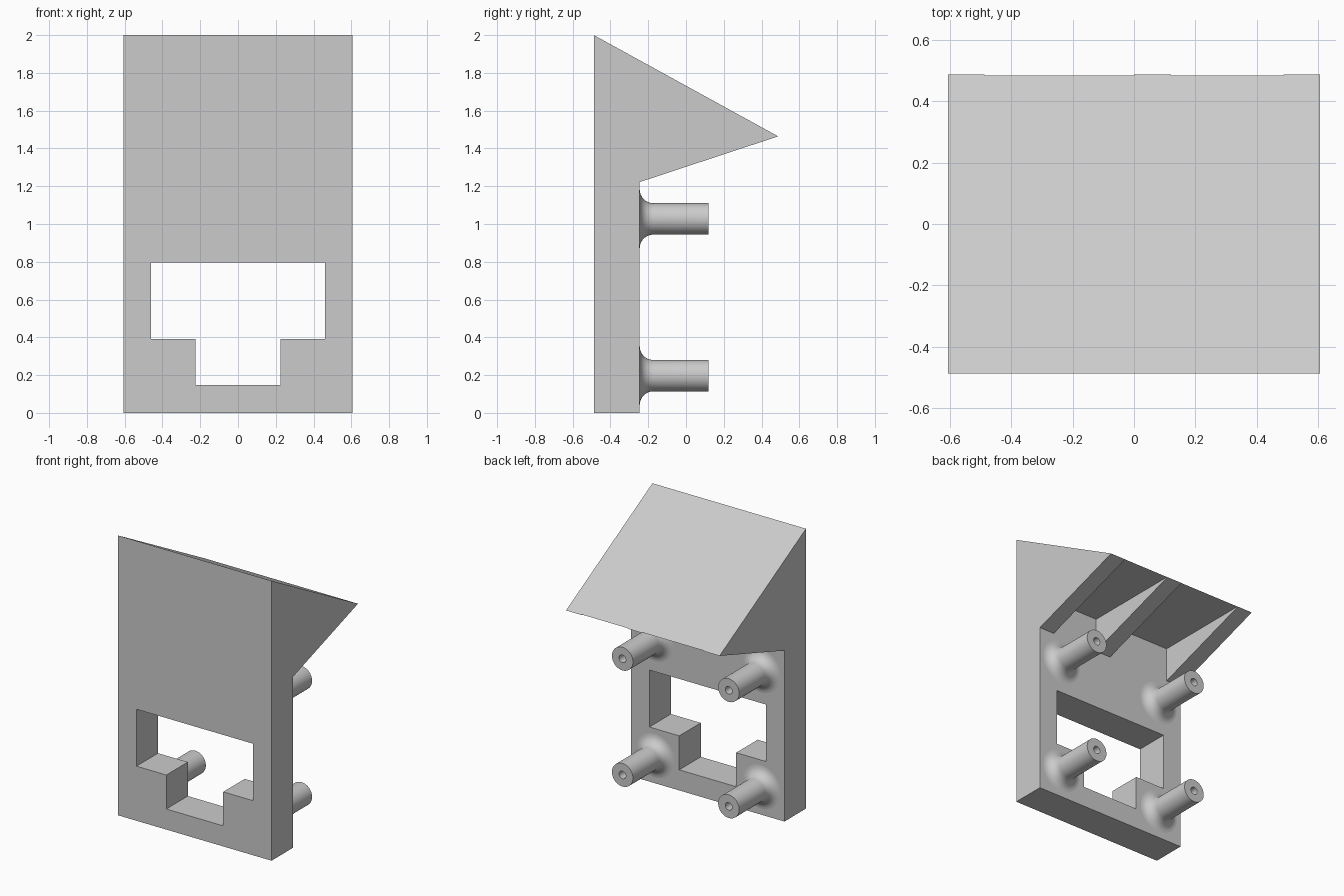
import bpy, bmesh, math
from mathutils import Vector

cube = bpy.data.objects.get("Cube")
if cube:
    bpy.data.objects.remove(cube, do_unlink=True)

grey = bpy.data.materials.new("plain grey")
grey.use_nodes = True
grey.diffuse_color = (0.6, 0.6, 0.6, 1)
grey.node_tree.nodes["Principled BSDF"].inputs["Base Color"].default_value = (0.6, 0.6, 0.6, 1)


def finish(name, bm):
    bmesh.ops.recalc_face_normals(bm, faces=bm.faces)
    mesh = bpy.data.meshes.new(name)
    bm.to_mesh(mesh)
    bm.free()
    mesh.materials.append(grey)
    obj = bpy.data.objects.new(name, mesh)
    bpy.context.collection.objects.link(obj)
    return obj


def prism(name, points, depth):
    """Extrude a closed outline along the depth vector."""
    bm = bmesh.new()
    face = bm.faces.new([bm.verts.new(p) for p in points])
    new = bmesh.ops.extrude_face_region(bm, geom=[face])["geom"]
    bmesh.ops.translate(bm, vec=depth, verts=[v for v in new if isinstance(v, bmesh.types.BMVert)])
    return finish(name, bm)


def cut(target, cutter):
    cutter.hide_render = True
    mod = target.modifiers.new("cut", "BOOLEAN")
    mod.operation = "DIFFERENCE"
    mod.solver = "EXACT"
    mod.object = cutter
    bpy.context.view_layer.objects.active = target
    bpy.ops.object.modifier_apply(modifier=mod.name)
    bpy.data.objects.remove(cutter, do_unlink=True)


# Plate with the sloping hood, as one side profile
HALF, FRONT, BACK = 0.607, -0.488, -0.245
side = [(FRONT, 0), (BACK, 0), (BACK, 1.222), (0.488, 1.464), (FRONT, 2)]
body = prism("plate_and_hood", [(-HALF, y, z) for y, z in side], Vector((2 * HALF, 0, 0)))

# Stepped window through the plate
right = [(0.225, 0.147), (0.225, 0.39), (0.461, 0.39), (0.461, 0.797)]
outline = right + [(-x, z) for x, z in reversed(right)]
cut(body, prism("window_cutter", [(x, -1, z) for x, z in outline], Vector((0, 2, 0))))

# Two hollows under the hood leave three ribs
for x0, x1 in ((-0.487, 0), (0.121, 0.487)):
    box = [(BACK, 1.1), (1, 1.1), (1, 1.466), (BACK, 1.466)]
    cut(body, prism("hollow_cutter", [(x0, y, z) for y, z in box], Vector((x1 - x0, 0, 0))))

# Posts with a flared foot and a blind screw hole, turned around the y axis
R, FLARE, HOLE, END = 0.083, 0.072, 0.027, 0.118
profile = []
for i in range(9):
    a = math.pi / 2 * i / 8
    profile.append((R + FLARE * (1 - math.sin(a)), BACK + FLARE * (1 - math.cos(a))))
profile += [(R, END), (HOLE, END), (HOLE, BACK + 0.05), (0, BACK + 0.05)]

for z, level in ((0.197, "lower"), (1.027, "upper")):
    for x, hand in ((0.42, "left"), (-0.42, "right")):
        bm = bmesh.new()
        verts = [bm.verts.new((r, y, 0)) for r, y in profile]
        edges = [bm.edges.new(pair) for pair in zip(verts, verts[1:])]
        bmesh.ops.spin(bm, geom=verts + edges, cent=(0, 0, 0), axis=(0, 1, 0),
                       angle=2 * math.pi, steps=48)
        bmesh.ops.remove_doubles(bm, verts=bm.verts, dist=0.0001)
        post = finish(f"{level}_{hand}_post", bm)
        # Open foot sits on the plate, so make sure the end cap faces backwards
        cap = max(post.data.polygons, key=lambda p: p.center.y)
        if cap.normal.y < 0:
            post.data.flip_normals()
        post.location = (x, 0, z)
        bpy.ops.object.select_all(action="DESELECT")
        post.select_set(True)
        bpy.context.view_layer.objects.active = post
        bpy.ops.object.shade_smooth_by_angle(angle=math.radians(35))
